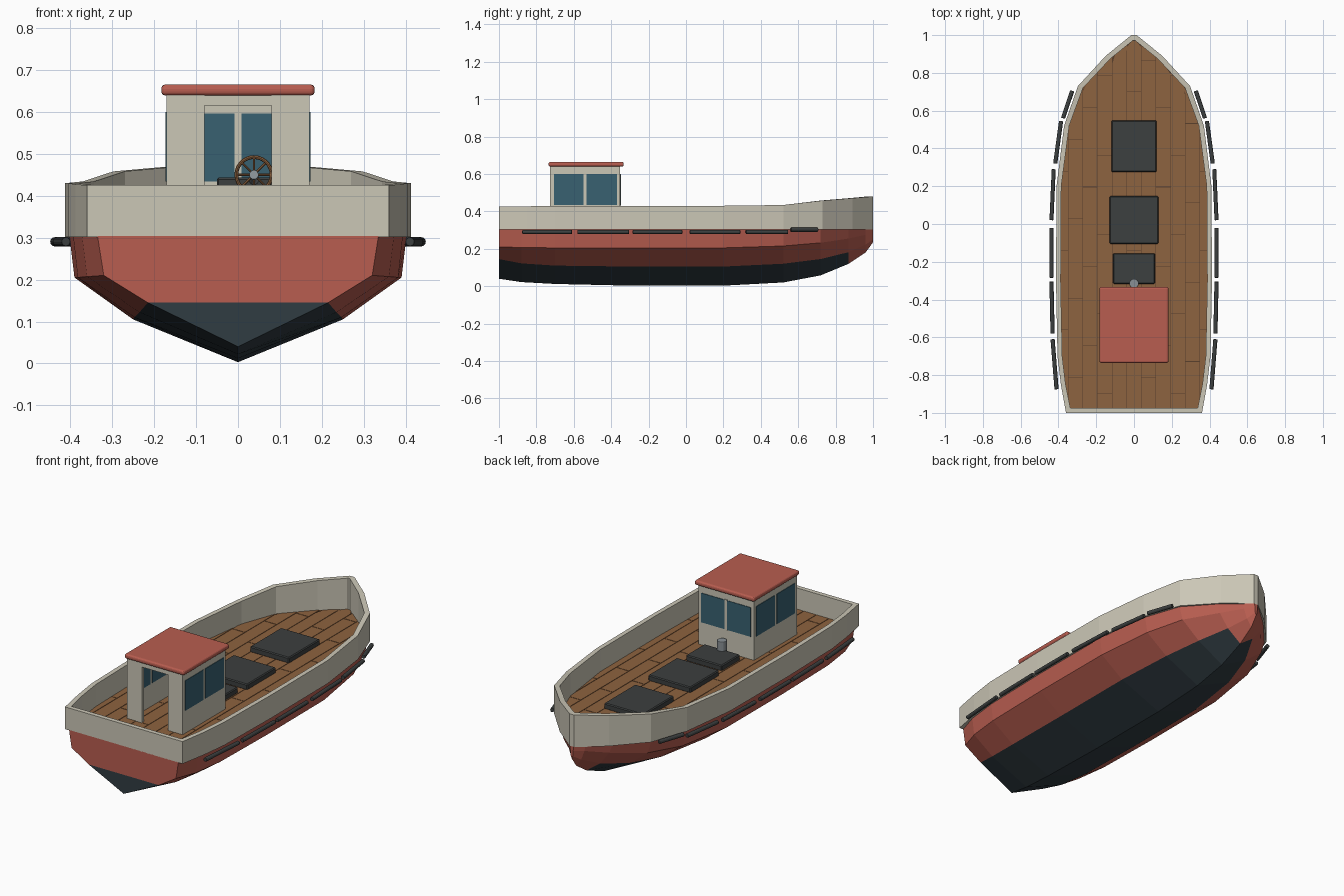
import bpy, bmesh, math
from mathutils import Vector

if "Cube" in bpy.data.objects:
    bpy.data.objects.remove(bpy.data.objects["Cube"])


def mat(name, r, g, b):
    m = bpy.data.materials.new(name)
    m.diffuse_color = (r, g, b, 1)
    m.use_nodes = True
    m.node_tree.nodes["Principled BSDF"].inputs["Base Color"].default_value = m.diffuse_color
    return m


CREAM = mat("cream_paint", .60, .57, .47)
RED = mat("red_paint", .48, .11, .08)
NAVY = mat("dark_bottom_paint", .03, .045, .055)
WOOD = mat("deck_wood", .27, .125, .05)
SEAM = mat("deck_seam", .10, .05, .025)
GLASS = mat("blue_glass", .04, .12, .165)
DARK = mat("charcoal", .045, .05, .05)
STEEL = mat("steel", .25, .28, .30)


def finish(name, bm, *mats):
    bmesh.ops.remove_doubles(bm, verts=bm.verts, dist=1e-5)
    bmesh.ops.recalc_face_normals(bm, faces=bm.faces)
    me = bpy.data.meshes.new(name)
    bm.to_mesh(me)
    bm.free()
    ob = bpy.data.objects.new(name, me)
    bpy.context.collection.objects.link(ob)
    for m in mats:
        me.materials.append(m)
    return ob


def box(name, x, y, z, m, bevel=0, segs=1):
    bm = bmesh.new()
    bmesh.ops.create_cube(bm, size=1)
    for v in bm.verts:
        for i, (a, b) in enumerate((x, y, z)):
            v.co[i] = (a + b) / 2 + v.co[i] * (b - a)
    ob = finish(name, bm, m)
    if bevel:
        mod = ob.modifiers.new("bevel", 'BEVEL')
        mod.width, mod.segments = bevel, segs
    return ob


def rod(name, p, q, r, m, sides=12, bevel=0):
    p, q = Vector(p), Vector(q)
    bm = bmesh.new()
    bmesh.ops.create_cone(bm, cap_ends=True, segments=sides, radius1=r, radius2=r, depth=(q - p).length)
    ob = finish(name, bm, m)
    ob.location = (p + q) / 2
    ob.rotation_mode = 'QUATERNION'
    ob.rotation_quaternion = (q - p).to_track_quat('Z', 'Y')
    if bevel:
        mod = ob.modifiers.new("bevel", 'BEVEL')
        mod.width, mod.segments = bevel, 2
    return ob


# Hull stations: y, keel z, lower chine x z, upper chine x z, top x
stations = [
    (-1.0, .04, .215, .145, .32, .21, .335), (-.88, .022, .235, .122, .36, .207, .372),
    (-.7, .012, .247, .11, .382, .205, .393), (-.3, .003, .25, .105, .39, .205, .402),
    (.2, .003, .25, .105, .388, .205, .40), (.52, .02, .215, .12, .345, .215, .36),
    (.72, .058, .16, .145, .27, .232, .292), (.87, .12, .085, .182, .14, .255, .158),
    (.96, .18, .03, .222, .05, .275, .056), (1.0, .235, .006, .25, .009, .28, .01)]
bm = bmesh.new()
rings = []
for y, k, ax, az, bx, bz, tx in stations:
    pts = [(-tx, .304), (-bx, bz), (-ax, az), (0, k), (ax, az), (bx, bz), (tx, .304)]
    rings.append([bm.verts.new((x, y, z)) for x, z in pts])
for s, (a, b) in enumerate(zip(rings, rings[1:])):
    for i in range(6):
        f = bm.faces.new((a[i], a[i + 1], b[i + 1], b[i]))
        f.material_index = 1 if i in (2, 3) and s < 7 else 0
    bm.faces.new((a[0], b[0], b[6], a[6])).material_index = 2
for r in (rings[0], rings[-1]):
    bm.faces.new(r[2:5]).material_index = 1 if r is rings[0] else 0
    bm.faces.new(r[0:3] + r[4:7])
finish("hull", bm, RED, NAVY, SEAM)

# Bulwark outline: y, outer x, top z, inner y, inner x
rail = [(-1, .36, .425, -.975, .337), (-.85, .387, .427, -.85, .362), (-.7, .405, .43, -.7, .38),
        (-.3, .413, .43, -.3, .388), (.2, .41, .43, .2, .385), (.52, .37, .434, .52, .343),
        (.73, .297, .458, .72, .27), (.89, .15, .471, .875, .125), (1, .014, .48, .972, .005)]
bm = bmesh.new()
loop = [(s, r) for s, r in [(1, r) for r in rail] + [(-1, r) for r in reversed(rail)]]
quads = []
for s, (y, x, z, iy, ix) in loop:
    quads.append([bm.verts.new(c) for c in ((s * x, y, .302), (s * x, y, z), (s * ix, iy, z), (s * ix, iy, .302))])
for n, a in enumerate(quads):
    b = quads[(n + 1) % len(quads)]
    for i in range(4):
        j = (i + 1) % 4
        bm.faces.new((a[i], a[j], b[j], b[i]))
finish("bulwark", bm, CREAM)


# Deck planks, staggered and trimmed to the bulwark
def half_width(y):
    for a, b in zip(rail, rail[1:]):
        if a[3] <= y <= b[3]:
            return a[4] + (b[4] - a[4]) * (y - a[3]) / (b[3] - a[3]) + .004
    return .005


bm = bmesh.new()
W, GAP, LEN = .0775, .0015, .42
for c in range(-5, 6):
    x0, x1 = (c - .5) * W + GAP, (c + .5) * W - GAP
    y = -.98 - ((c * 3) % 5) * LEN / 5
    while y < .97:
        ya, yb = max(y + GAP, -.975), min(y + LEN - GAP, .97)
        y += LEN
        for k in range(8):
            if yb - ya < .01:
                break
            u, v = ya + (yb - ya) * k / 8, ya + (yb - ya) * (k + 1) / 8
            hu, hv = half_width(u), half_width(v)
            cl = lambda t, h: max(-h, min(h, t))
            q = [(cl(x0, hu), u), (cl(x1, hu), u), (cl(x1, hv), v), (cl(x0, hv), v)]
            if q[1][0] - q[0][0] > .001 or q[2][0] - q[3][0] > .001:
                bm.faces.new([bm.verts.new((px, py, .308)) for px, py in q])
bmesh.ops.remove_doubles(bm, verts=bm.verts, dist=1e-4)
bmesh.ops.dissolve_degenerate(bm, edges=bm.edges, dist=1e-4)
deck = finish("deck_planks", bm, WOOD)
deck.modifiers.new("thickness", 'SOLIDIFY').thickness = .004

# Deck hatches and exhaust stack
for i, (w, a, b) in enumerate([(.12, .275, .547), (.13, -.105, .147), (.11, -.318, -.155)]):
    box(f"hatch_{i + 1}", (-w, w), (a, b), (.304, .338), DARK, .005)
rod("exhaust_stack", (0, -.315, .33), (0, -.315, .39), .025, STEEL, 16, .003)

# Rubber fenders along both sides: start y x, end y x, z
fenders = [(-.875, .41, -.61, .431, .29), (-.58, .431, -.305, .437, .29), (-.285, .437, -.02, .437, .29),
           (.02, .437, .29, .425, .29), (.32, .417, .545, .386, .29), (.56, .376, .705, .327, .302)]
for s, side in ((1, "right"), (-1, "left")):
    for i, (ya, xa, yb, xb, z) in enumerate(fenders):
        rod(f"fender_{side}_{i + 1}", (s * xa, ya, z), (s * xb, yb, z), .011, DARK, 12, .003)

# Wheelhouse side walls and windows
B, F = -.725, -.352
for s, side in ((1, "right"), (-1, "left")):
    xr = sorted((s * .153, s * .17))
    box(f"cabin_{side}_lower_wall", xr, (B, F), (.304, .436), CREAM)
    box(f"cabin_{side}_upper_wall", xr, (B, F), (.598, .645), CREAM)
    for i, (a, b) in enumerate([(B, -.705), (-.55, -.53), (-.372, F)]):
        box(f"cabin_{side}_post_{i + 1}", xr, (a, b), (.43, .6), CREAM)
    for i, (a, b) in enumerate([(-.707, -.548), (-.532, -.37)]):
        box(f"cabin_{side}_window_{i + 1}", sorted((s * .152, s * .173)), (a, b), (.434, .6), GLASS)
    # forward window and aft wall beside the doorway
    box(f"cabin_{side}_front_window", sorted((s * .008, s * .152)), (F - .018, F + .003), (.434, .596), GLASS)
    box(f"cabin_{side}_aft_wall", sorted((s * .08, s * .17)), (B - .002, B + .018), (.304, .645), CREAM)

# Forward wall, door header and roof
box("cabin_front_lower_wall", (-.17, .17), (F - .017, F), (.304, .436), CREAM)
box("cabin_front_upper_wall", (-.17, .17), (F - .017, F), (.595, .645), CREAM)
box("cabin_front_mullion", (-.008, .008), (F - .02, F + .004), (.43, .6), CREAM)
box("door_header", (-.08, .08), (B, B + .017), (.615, .645), CREAM)
box("cabin_roof", (-.183, .183), (-.735, -.333), (.639, .665), RED, .01, 3)

# Helm console and steering wheel
box("helm_console", (-.05, .09), (-.43, F - .01), (.304, .443), DARK, .004)
C = Vector((.038, -.47, .45))
bpy.ops.mesh.primitive_torus_add(location=C, rotation=(math.pi / 2, 0, 0), major_radius=.042,
                                 minor_radius=.0045, major_segments=28, minor_segments=8)
rim = bpy.context.object
rim.name = "steering_wheel_rim"
rim.data.materials.append(WOOD)
bpy.ops.object.shade_smooth_by_angle()
for i in range(4):
    a = i * math.pi / 4
    d = Vector((math.cos(a), 0, math.sin(a))) * .042
    rod(f"wheel_spoke_{i + 1}", C - d, C + d, .0028, WOOD, 8)
rod("wheel_hub", C + Vector((0, -.008, 0)), C + Vector((0, .045, -.014)), .011, STEEL, 16)
